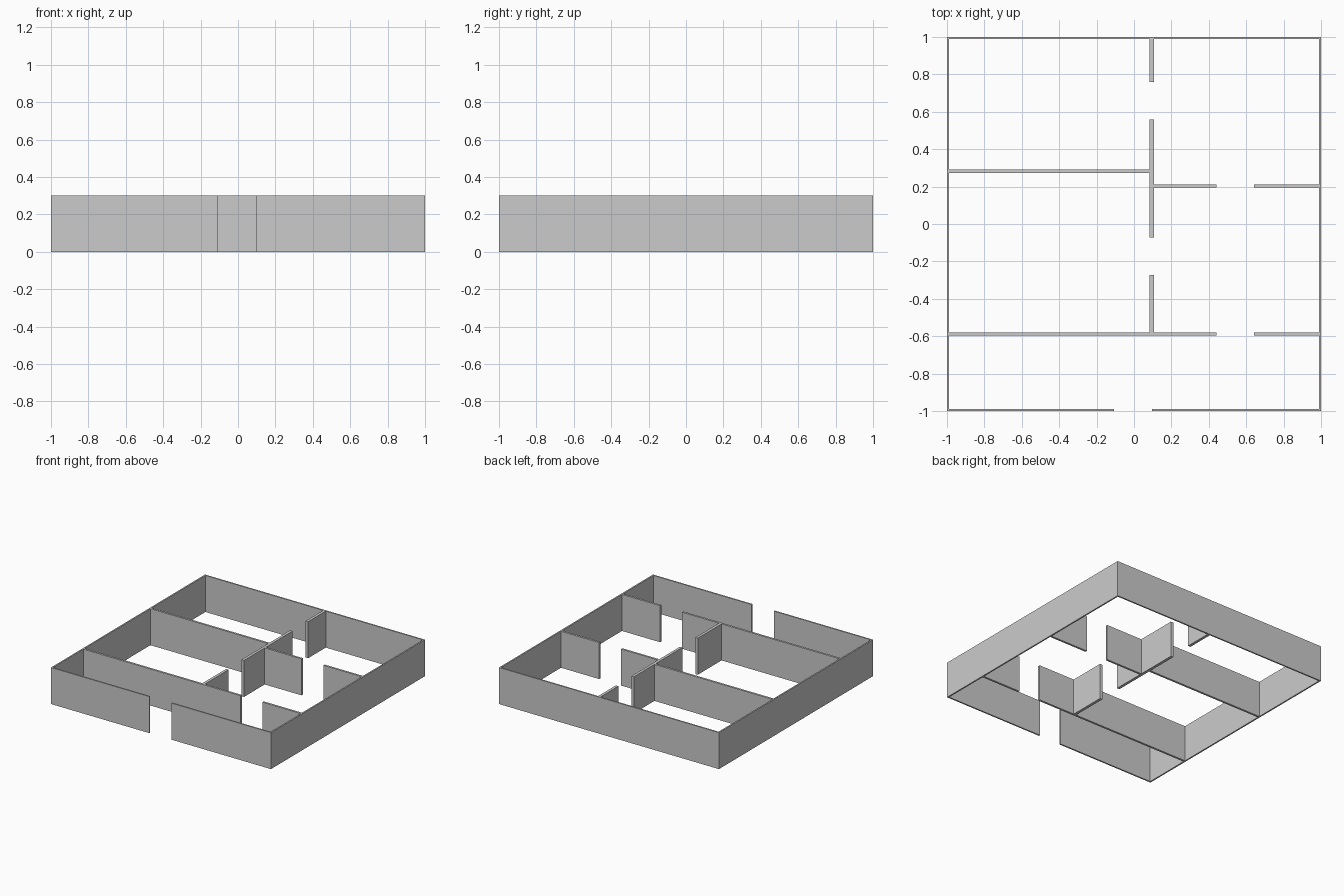
import bpy, bmesh
from mathutils import Matrix, Vector

if "Cube" in bpy.data.objects:
    bpy.data.objects.remove(bpy.data.objects["Cube"])

H = 0.30  # wall height


def wall(name, x0, x1, y0, y1):
    """Upright wall slab covering the given plan rectangle."""
    bm = bmesh.new()
    m = Matrix.LocRotScale(Vector(((x0 + x1) / 2, (y0 + y1) / 2, H / 2)), None,
                           Vector((x1 - x0, y1 - y0, H)))
    bmesh.ops.create_cube(bm, size=1, matrix=m)
    mesh = bpy.data.meshes.new(name)
    bm.to_mesh(mesh)
    bm.free()
    ob = bpy.data.objects.new(name, mesh)
    bpy.context.collection.objects.link(ob)


T = 0.012            # outer wall thickness
I = 1 - T            # inner face of outer walls
P0, P1 = 0.083, 0.106  # spine partition faces

# Outer walls, with the entrance gap at the front
wall("left_outer_wall", -1, -I, -1, 1)
wall("right_outer_wall", I, 1, -1, 1)
wall("back_outer_wall", -I, I, I, 1)
wall("front_outer_wall_left", -I, -0.106, -1, -I)
wall("front_outer_wall_right", 0.095, I, -1, -I)

# Spine partition, split by two doorways
for i, (a, b) in enumerate([(-0.58, -0.272), (-0.072, 0.559), (0.76, I)]):
    wall(f"spine_partition_{i + 1}", P0, P1, a, b)

# Left cross partition
wall("left_cross_partition", -I, P0, 0.274, 0.291)

# Right cross partition and hall partition, each with a doorway
for name, start, y0, y1 in [("right_cross_partition", P1, 0.195, 0.212),
                            ("hall_partition", -I, -0.597, -0.58)]:
    wall(name + "_left", start, 0.441, y0, y1)
    wall(name + "_right", 0.641, I, y0, y1)
